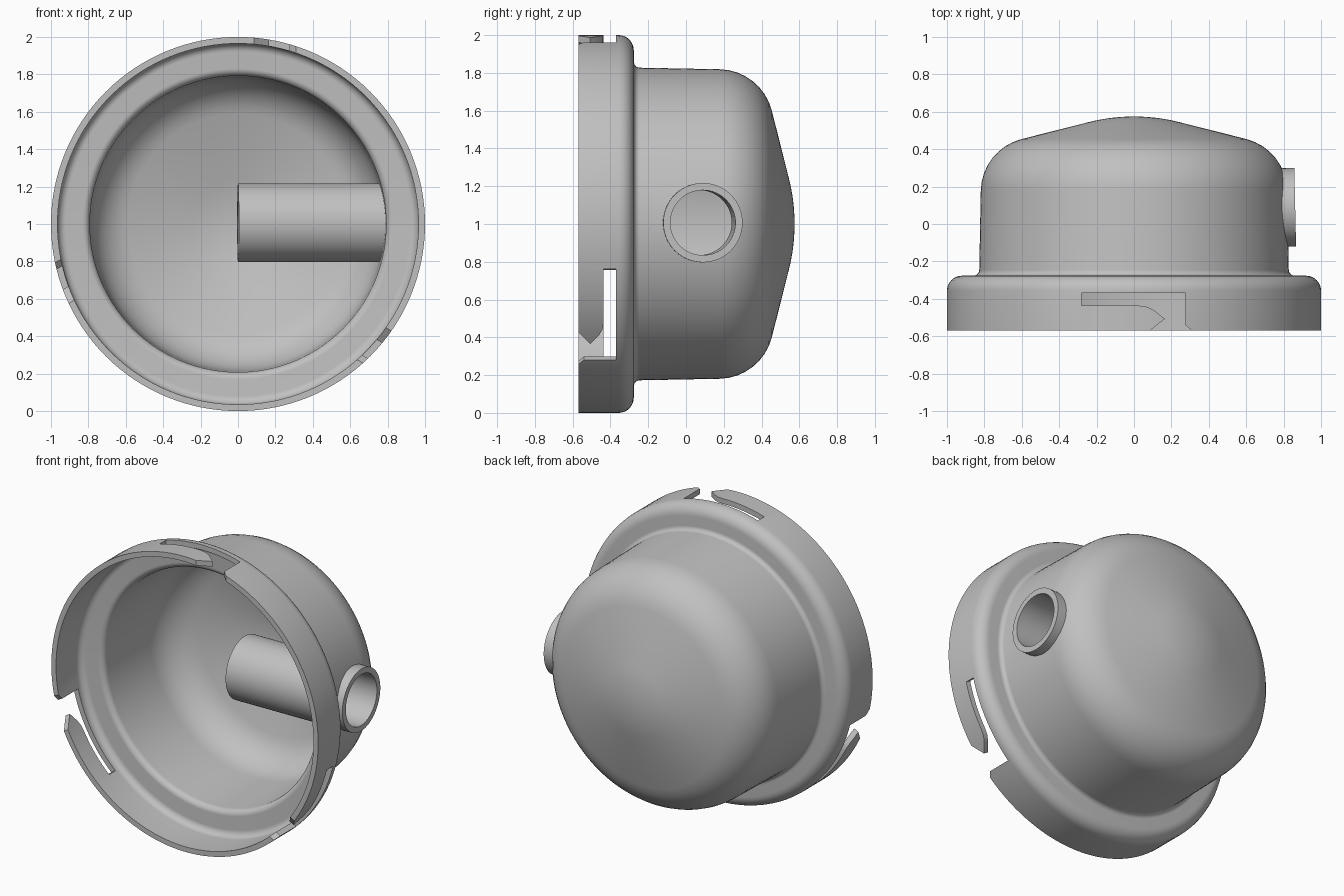
import bpy, bmesh, math
from mathutils import Vector, Matrix

if "Cube" in bpy.data.objects:
    bpy.data.objects.remove(bpy.data.objects["Cube"])

grey = bpy.data.materials.new("plain_grey")
grey.use_nodes = True
colour = (0.53, 0.53, 0.53, 1)
grey.diffuse_color = colour
grey.node_tree.nodes["Principled BSDF"].inputs["Base Color"].default_value = colour

CENTRE = Vector((0, 0, 1))


def rounded(corners, steps=8):
    """Polyline through (radius, y, fillet) corners, with arcs at the corners."""
    out = []
    for i, (r, y, fillet) in enumerate(corners):
        p = Vector((r, y))
        if not fillet:
            out.append(p)
            continue
        a = (Vector(corners[i - 1][:2]) - p).normalized()
        b = (Vector(corners[i + 1][:2]) - p).normalized()
        half = a.angle(b) / 2
        reach = fillet / math.tan(half)
        centre = p + (a + b).normalized() * fillet / math.sin(half)
        start, end = p + a * reach - centre, p + b * reach - centre
        sweep = math.pi - 2 * half
        for k in range(steps + 1):
            t = k / steps
            out.append(centre + (start * math.sin((1 - t) * sweep)
                                 + end * math.sin(t * sweep)) / math.sin(sweep))
    return out


def make_object(name, bm, matrix):
    bm.transform(matrix)
    bmesh.ops.recalc_face_normals(bm, faces=bm.faces)
    mesh = bpy.data.meshes.new(name)
    bm.to_mesh(mesh)
    bm.free()
    mesh.materials.append(grey)
    obj = bpy.data.objects.new(name, mesh)
    bpy.context.collection.objects.link(obj)
    return obj


def skin(bm, loops, closed):
    """Join neighbouring rings of vertices; a ring of one vertex is a pole."""
    pairs = list(zip(loops, loops[1:]))
    if closed:
        pairs.append((loops[-1], loops[0]))
    for low, high in pairs:
        n = max(len(low), len(high))
        for i in range(n):
            j = (i + 1) % n
            corners = [low[i % len(low)], low[j % len(low)],
                       high[j % len(high)], high[i % len(high)]]
            bm.faces.new(list(dict.fromkeys(corners)))


def revolve(name, points, segments, matrix, closed=False):
    """Turn (radius, y) points round the y axis, then place the result."""
    bm = bmesh.new()
    loops = []
    for r, y in points:
        count = segments if r > 0 else 1
        angles = [math.tau * i / segments for i in range(count)]
        loops.append([bm.verts.new((r * math.cos(a), y, r * math.sin(a)))
                      for a in angles])
    skin(bm, loops, closed)
    return make_object(name, bm, matrix)


def prism(name, outline, low, high, matrix):
    """Solid with an (x, y) outline between two heights."""
    bm = bmesh.new()
    loops = [[bm.verts.new((x, y, z)) for x, y in outline] for z in (low, high)]
    skin(bm, loops, False)
    for loop in loops:
        bm.faces.new(loop)
    return make_object(name, bm, matrix)


def cut(obj, cutter):
    """Subtract the cutter, keeping the first solver result that is whole."""
    mod = obj.modifiers.new("cut", "BOOLEAN")
    mod.operation, mod.object = "DIFFERENCE", cutter
    for solver in ("EXACT", "MANIFOLD"):
        mod.solver = solver
        bpy.context.view_layer.update()
        graph = bpy.context.evaluated_depsgraph_get()
        result = bpy.data.meshes.new_from_object(obj.evaluated_get(graph))
        if len(result.polygons) > len(obj.data.polygons) / 2:
            obj.data = result
            break
    obj.modifiers.remove(mod)
    bpy.data.objects.remove(cutter)


# Domed shell with a stepped rim, outside then inside
shell_profile = rounded([
    (0, 0.575, 0), (0.13, 0.573, 1.0), (0.815, 0.40, 0.29),
    (0.828, -0.275, 0.03), (1.0, -0.278, 0.08), (1.0, -0.57, 0),
    (0.965, -0.57, 0), (0.965, -0.313, 0.045), (0.793, -0.31, 0.04),
    (0.78, 0.37, 0.26), (0.13, 0.538, 1.0), (0, 0.54, 0)])
shell = revolve("domed_shell", shell_profile, 128, Matrix.Translation(CENTRE))

# Three hooked locking slots cut through the rim
slot_outline = [(0.315, -0.6), (0.31, -0.57), (0.275, -0.54), (0.275, -0.37),
                (-0.28, -0.37), (-0.28, -0.437), (0.03, -0.437), (0.07, -0.443),
                (0.105, -0.46), (0.165, -0.507), (0.085, -0.57), (0.06, -0.6)]
for i in range(3):
    place = Matrix.Translation(CENTRE) @ Matrix.Rotation(i * math.tau / 3, 4, "Y")
    cut(shell, prism("slot_cutter", slot_outline, 0.87, 1.17, place))

# Side tube, tilted very slightly, running from the middle out through the wall
tube_place = (Matrix.Translation((0, 0.07, 1.007))
              @ Matrix.Rotation(math.radians(1.3 - 90), 4, "Z"))
bore = [(0, 0.4), (0.19, 0.4), (0.19, 1.0), (0, 1.0)]
cut(shell, revolve("bore_cutter", bore, 48, tube_place))
tube = revolve("side_tube", [(0.21, 0), (0.21, 0.862), (0.172, 0.862), (0.172, 0)],
               64, tube_place, closed=True)

for obj in (shell, tube):
    bpy.ops.object.select_all(action="DESELECT")
    obj.select_set(True)
    bpy.context.view_layer.objects.active = obj
    bpy.ops.object.shade_smooth_by_angle(angle=math.radians(35))
